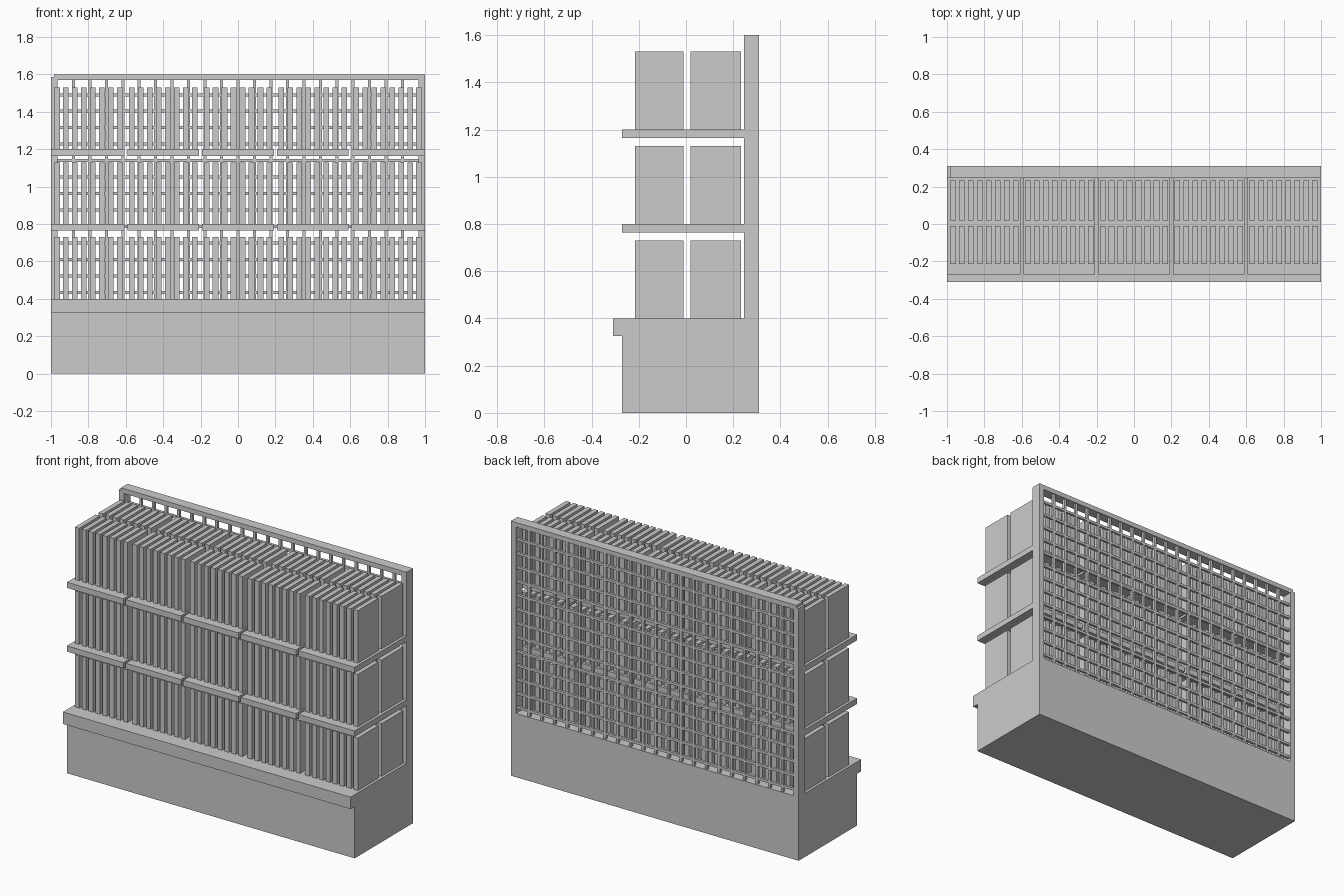
import bpy
import bmesh
from mathutils import Matrix, Vector

if "Cube" in bpy.data.objects:
    bpy.data.objects.remove(bpy.data.objects["Cube"], do_unlink=True)


def finish(name, bm):
    mesh = bpy.data.meshes.new(name)
    bm.to_mesh(mesh)
    bm.free()
    obj = bpy.data.objects.new(name, mesh)
    bpy.context.collection.objects.link(obj)
    return obj


def boxes(name, spans):
    """One object made of boxes, each given as (x, y, z) ranges."""
    bm = bmesh.new()
    for span in spans:
        size = Vector([hi - lo for lo, hi in span])
        mid = Vector([(hi + lo) / 2 for lo, hi in span])
        bmesh.ops.create_cube(bm, size=1, matrix=Matrix.Translation(mid) @ Matrix.Diagonal(size).to_4x4())
    return finish(name, bm)


def around(centre, width):
    return (centre - width / 2, centre + width / 2)


BASE_TOP = 0.40
TOP = 1.60
BACK = 0.31
FRAME_Y = (0.245, BACK)
POST = 0.035
WIRE = 0.016
WIRE_Y = (0.288, 0.304)
MESH_PITCH = 0.088
BAYS = [-0.8 + 0.4 * i for i in range(5)]
LEVELS = [BASE_TOP, 0.80, 1.20]

# Plinth with a projecting front lip
profile = [(-0.27, 0), (BACK, 0), (BACK, BASE_TOP), (-0.31, BASE_TOP), (-0.31, 0.325), (-0.27, 0.325)]
bm = bmesh.new()
side = bm.faces.new([bm.verts.new((-1, y, z)) for y, z in profile])
result = bmesh.ops.extrude_face_region(bm, geom=[side])
moved = [v for v in result["geom"] if isinstance(v, bmesh.types.BMVert)]
bmesh.ops.translate(bm, verts=moved, vec=(2, 0, 0))
bmesh.ops.recalc_face_normals(bm, faces=bm.faces)
finish("plinth", bm)

# Back frame: posts and top rail
boxes("left_post", [((1 - POST, 1), FRAME_Y, (BASE_TOP, TOP - 0.03))])
boxes("right_post", [((-1, -1 + POST), FRAME_Y, (BASE_TOP, TOP - 0.015))])
boxes("top_rail", [((-0.985, 1), FRAME_Y, (TOP - 0.03, TOP))])

# Wire mesh back
boxes("vertical_wires", [
    (around(MESH_PITCH * i, WIRE), WIRE_Y, (BASE_TOP, TOP - 0.03)) for i in range(-10, 11)])
boxes("horizontal_wires", [
    ((POST - 1, 1 - POST), WIRE_Y, around(0.435 + MESH_PITCH * i, WIRE)) for i in range(13)])

# Shelves, split into bays
for label, z in zip(("lower", "upper"), LEVELS[1:]):
    spans = []
    for i, x in enumerate(BAYS):
        lo = -1 if i == 0 else x - 0.192
        hi = 1 if i == len(BAYS) - 1 else x + 0.192
        spans.append(((lo, hi), (-0.27, FRAME_Y[0]), (z - 0.036, z)))
    boxes(label + "_shelf", spans)

# Upright slabs, two rows deep on every level
for level, z in zip(("bottom", "middle", "top"), LEVELS):
    for row, depth in (("front", (-0.215, -0.01)), ("back", (0.02, 0.232))):
        boxes(f"{level}_{row}_slabs", [
            (around(x + 0.048 * (i - 3.5), 0.03), depth, (z, z + 0.33))
            for x in BAYS for i in range(8)])
